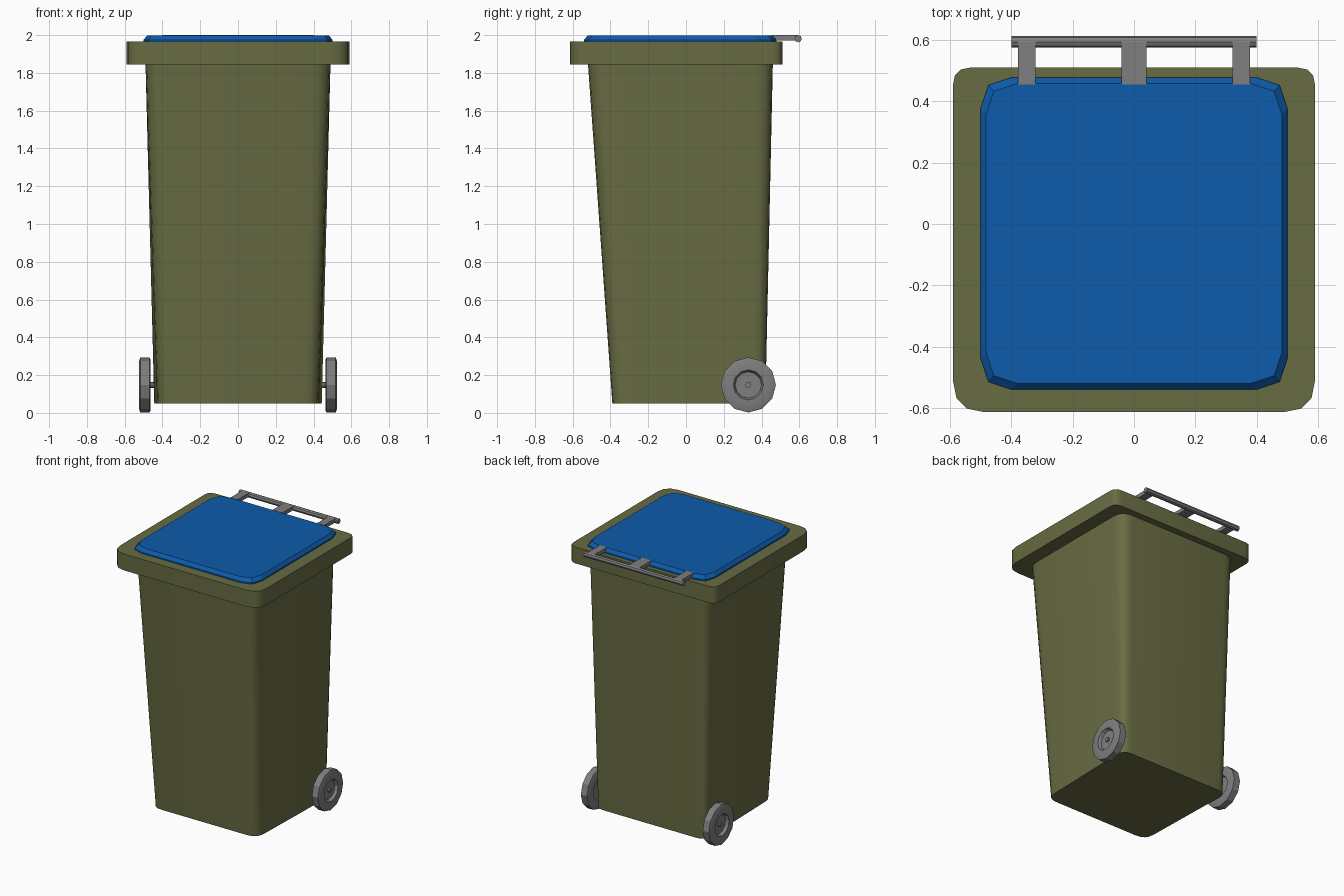
import bpy, bmesh
from math import cos, sin, pi, radians
from mathutils import Vector

if "Cube" in bpy.data.objects:
    bpy.data.objects.remove(bpy.data.objects["Cube"], do_unlink=True)


def material(name, rgb):
    m = bpy.data.materials.new(name)
    m.use_nodes = True
    m.diffuse_color = (*rgb, 1)
    m.node_tree.nodes["Principled BSDF"].inputs["Base Color"].default_value = (*rgb, 1)
    return m


OLIVE = material("olive plastic", (0.14, 0.15, 0.056))
BLUE = material("blue plastic", (0.004, 0.105, 0.41))
GREY = material("grey plastic", (0.21, 0.21, 0.21))


def finish(name, bm, mat, smooth=None):
    bmesh.ops.recalc_face_normals(bm, faces=bm.faces)
    me = bpy.data.meshes.new(name)
    bm.to_mesh(me)
    bm.free()
    me.materials.append(mat)
    ob = bpy.data.objects.new(name, me)
    bpy.context.collection.objects.link(ob)
    if smooth:
        bpy.ops.object.select_all(action="DESELECT")
        ob.select_set(True)
        bpy.context.view_layer.objects.active = ob
        bpy.ops.object.shade_smooth_by_angle(angle=radians(smooth))
    return ob


def outline(z, front_w, back_w, front, back, front_r, back_r, steps):
    """Four-sided outline with rounded corners; half widths at front and back."""
    corners = [Vector((-front_w, front, z)), Vector((front_w, front, z)),
               Vector((back_w, back, z)), Vector((-back_w, back, z))]
    points = []
    for i, c in enumerate(corners):
        r = front_r if i < 2 else back_r
        a = c + (corners[i - 1] - c).normalized() * r
        b = c + (corners[(i + 1) % 4] - c).normalized() * r
        for k in range(steps + 1):
            t = k / steps
            points.append(a * (1 - t) ** 2 + c * 2 * t * (1 - t) + b * t * t)
    return points


def loft(name, rings, mat, smooth=None):
    bm = bmesh.new()
    loops = [[bm.verts.new(p) for p in ring] for ring in rings]
    n = len(loops[0])
    for lo, hi in zip(loops, loops[1:]):
        for i in range(n):
            j = (i + 1) % n
            bm.faces.new((lo[i], lo[j], hi[j], hi[i]))
    bm.faces.new(loops[0])
    bm.faces.new(loops[-1])
    return finish(name, bm, mat, smooth)


def box(name, lo, hi, mat):
    bm = bmesh.new()
    bmesh.ops.create_cube(bm, size=1)
    for v in bm.verts:
        v.co = [l + (c + 0.5) * (h - l) for c, l, h in zip(v.co, lo, hi)]
    return finish(name, bm, mat)


def lathe_x(name, profile, y, z, sides, mat):
    """Turn (x, radius) points around an axis along x; ends are capped."""
    rings = [[(x, y + r * cos(2 * pi * k / sides), z + r * sin(2 * pi * k / sides))
              for k in range(sides)] for x, r in profile]
    return loft(name, rings, mat, 25)


# Tapered bin body
loft("bin_body", [outline(0.05, 0.425, 0.445, -0.39, 0.42, 0.08, 0.07, 4),
                  outline(1.86, 0.49, 0.49, -0.52, 0.46, 0.10, 0.09, 4)], OLIVE, 40)

# Wide rim collar
loft("rim", [outline(z, 0.59, 0.59, -0.613, 0.51, 0.10, 0.055, 3)
             for z in (1.845, 1.965)], OLIVE, 40)

# Lid with sloped edges
loft("lid", [outline(1.96, 0.50, 0.50, -0.54, 0.478, 0.10, 0.10, 2),
             outline(1.975, 0.50, 0.50, -0.54, 0.478, 0.10, 0.10, 2),
             outline(1.998, 0.482, 0.482, -0.52, 0.458, 0.10, 0.10, 2)], BLUE)

# Rear handle: bar on three brackets
lathe_x("handle_bar", [(-0.4, 0.019), (0.4, 0.019)], 0.594, 1.981, 8, GREY)
for label, x, half in (("right", -0.35, 0.029), ("middle", 0, 0.04), ("left", 0.35, 0.029)):
    box("handle_bracket_" + label, (x - half, 0.455, 1.972), (x + half, 0.594, 2.0), GREY)

# Axle and the two wheels with recessed hubs
WY, WZ = 0.33, 0.148
lathe_x("axle", [(-0.515, 0.016), (0.515, 0.016)], WY, WZ, 8, GREY)
for label, s in (("right", -1), ("left", 1)):
    profile = [(0.475, 0.02), (0.475, 0.075), (0.462, 0.08), (0.462, 0.13),
               (0.468, 0.146), (0.517, 0.146), (0.523, 0.13), (0.523, 0.08),
               (0.502, 0.07), (0.502, 0.02)]
    lathe_x("wheel_" + label, [(s * x, r) for x, r in profile], WY, WZ, 12, GREY)
